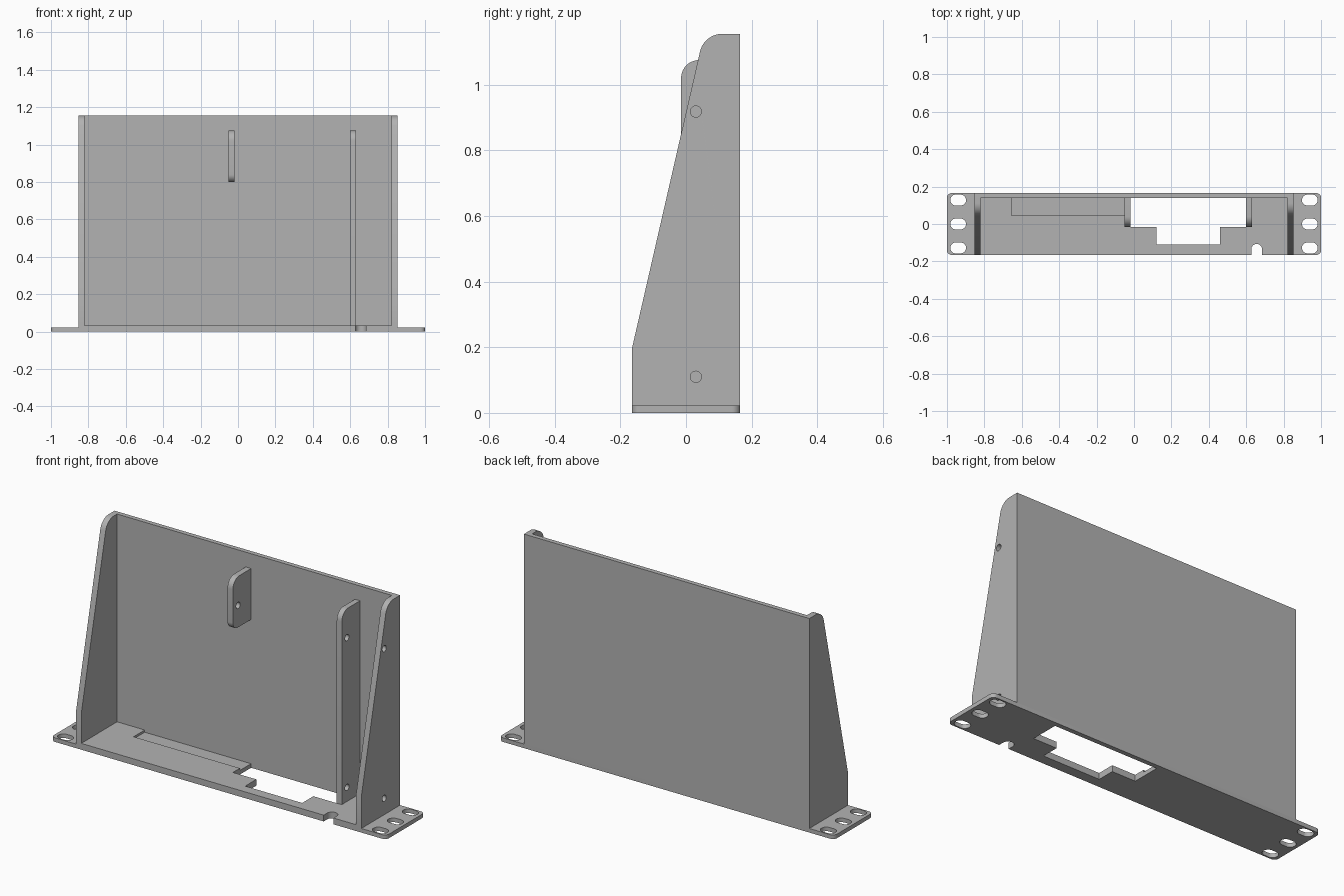
import bpy, bmesh, math
from mathutils import Matrix, Vector

cube = bpy.data.objects.get("Cube")
if cube:
    bpy.data.objects.remove(cube, do_unlink=True)

grey = bpy.data.materials.new("plain grey")
grey.use_nodes = True
COLOUR = (0.45, 0.45, 0.45, 1)
grey.diffuse_color = COLOUR
grey.node_tree.nodes["Principled BSDF"].inputs["Base Color"].default_value = COLOUR

FLAT = Matrix.Identity(4)                         # profile in x, y; thickness along z
UPRIGHT = Matrix(((0, 0, 1, 0), (1, 0, 0, 0),     # profile in y, z; thickness along x
                  (0, 1, 0, 0), (0, 0, 0, 1)))


def rounded(corners, steps=10):
    """Outline from (a, b) or (a, b, fillet radius) corners."""
    out = []
    for i, c in enumerate(corners):
        p = Vector(c[:2])
        r = c[2] if len(c) > 2 else 0
        if not r:
            out.append(p)
            continue
        u = (Vector(corners[i - 1][:2]) - p).normalized()
        v = (Vector(corners[(i + 1) % len(corners)][:2]) - p).normalized()
        half = u.angle(v) / 2
        centre = p + (u + v).normalized() * r / math.sin(half)
        start = p + u * r / math.tan(half) - centre
        end = p + v * r / math.tan(half) - centre
        turn = math.atan2(start.x * end.y - start.y * end.x, start.dot(end))
        for k in range(steps + 1):
            out.append(centre + Matrix.Rotation(turn * k / steps, 2) @ start)
    return out


def slot(a, b, width, height):
    w, h = width / 2, height / 2
    r = min(w, h) * 0.999
    return rounded([(a - w, b - h, r), (a + w, b - h, r),
                    (a + w, b + h, r), (a - w, b + h, r)])


def plate(name, loops, low, high, frame):
    """Filled outline with holes, extruded from low to high."""
    curve = bpy.data.curves.new(name, 'CURVE')
    curve.dimensions = '2D'
    curve.fill_mode = 'BOTH'
    curve.extrude = (high - low) / 2
    for loop in loops:
        s = curve.splines.new('POLY')
        s.points.add(len(loop) - 1)
        for pt, p in zip(s.points, loop):
            pt.co = (p[0], p[1], 0, 1)
        s.use_cyclic_u = True
    temp = bpy.data.objects.new(name + " outline", curve)
    bpy.context.collection.objects.link(temp)
    graph = bpy.context.evaluated_depsgraph_get()
    mesh = bpy.data.meshes.new_from_object(temp.evaluated_get(graph))
    bpy.data.objects.remove(temp, do_unlink=True)
    bm = bmesh.new()
    bm.from_mesh(mesh)
    bmesh.ops.remove_doubles(bm, verts=bm.verts, dist=1e-5)
    bmesh.ops.translate(bm, verts=bm.verts, vec=(0, 0, (low + high) / 2))
    bmesh.ops.transform(bm, verts=bm.verts, matrix=frame)
    bmesh.ops.recalc_face_normals(bm, faces=bm.faces)
    bm.to_mesh(mesh)
    bm.free()
    mesh.materials.clear()
    mesh.materials.append(grey)
    obj = bpy.data.objects.new(name, mesh)
    bpy.context.collection.objects.link(obj)
    bpy.ops.object.select_all(action='DESELECT')
    obj.select_set(True)
    bpy.context.view_layer.objects.active = obj
    bpy.ops.object.shade_smooth_by_angle(angle=math.radians(30))
    return obj


D = 0.165          # half depth
WALL = 0.14        # front face of the back wall
EAR, FLOOR = 0.022, 0.034
IN, OUT = 0.82, 0.852
TOP = 1.155


def floor_outline(half, r):
    """Rectangle with a round-ended cable notch in the front edge."""
    return rounded([(-half, -D, r), (0.627, -D), (0.627, -0.107, 0.0285),
                    (0.685, -0.107, 0.0285), (0.685, -D),
                    (half, -D, r), (half, D, r), (-half, D, r)])


# Base: thin flanged plate, then the inner floor with a shallow recess
front_cut = [(-0.02, -0.015), (0.12, -0.015), (0.12, -0.11),
             (0.46, -0.11), (0.46, -0.015), (0.6, -0.015), (0.6, WALL)]
slots = [slot(sx * 0.94, y, 0.084, 0.058) for sx in (-1, 1) for y in (-0.128, 0, 0.128)]
plate("base_plate", [floor_outline(1, 0.025), front_cut + [(-0.02, WALL)]] + slots,
      0, EAR, FLAT)
recess = [(-0.655, WALL), (-0.655, 0.045), (-0.02, 0.045)]
plate("inner_floor", [floor_outline(IN, 0), front_cut + recess], EAR, FLOOR, FLAT)

# Back wall
plate("back_wall", [[(WALL, EAR), (D, EAR), (D, TOP), (WALL, TOP)]], -IN, IN, UPRIGHT)

# Side panels; only the left one is drilled
side = rounded([(-D, EAR), (D, EAR), (D, TOP), (0.055, TOP, 0.07), (-D, 0.195)])
holes = [slot(0.03, z, 0.034, 0.034) for z in (0.11, 0.918)]
plate("right_side_panel", [side], -OUT, -IN, UPRIGHT)
plate("left_side_panel", [side] + holes, IN, OUT, UPRIGHT)

# Inner support fins
long_fin = rounded([(-0.015, FLOOR), (WALL, FLOOR), (WALL, 1.075), (-0.015, 1.075, 0.055)])
short_fin = rounded([(-0.015, 0.8, 0.04), (WALL, 0.8), (WALL, 1.075), (-0.015, 1.075, 0.055)])
plate("long_fin", [long_fin] + holes, 0.6, 0.63, UPRIGHT)
plate("short_fin", [short_fin, holes[1]], -0.052, -0.02, UPRIGHT)
